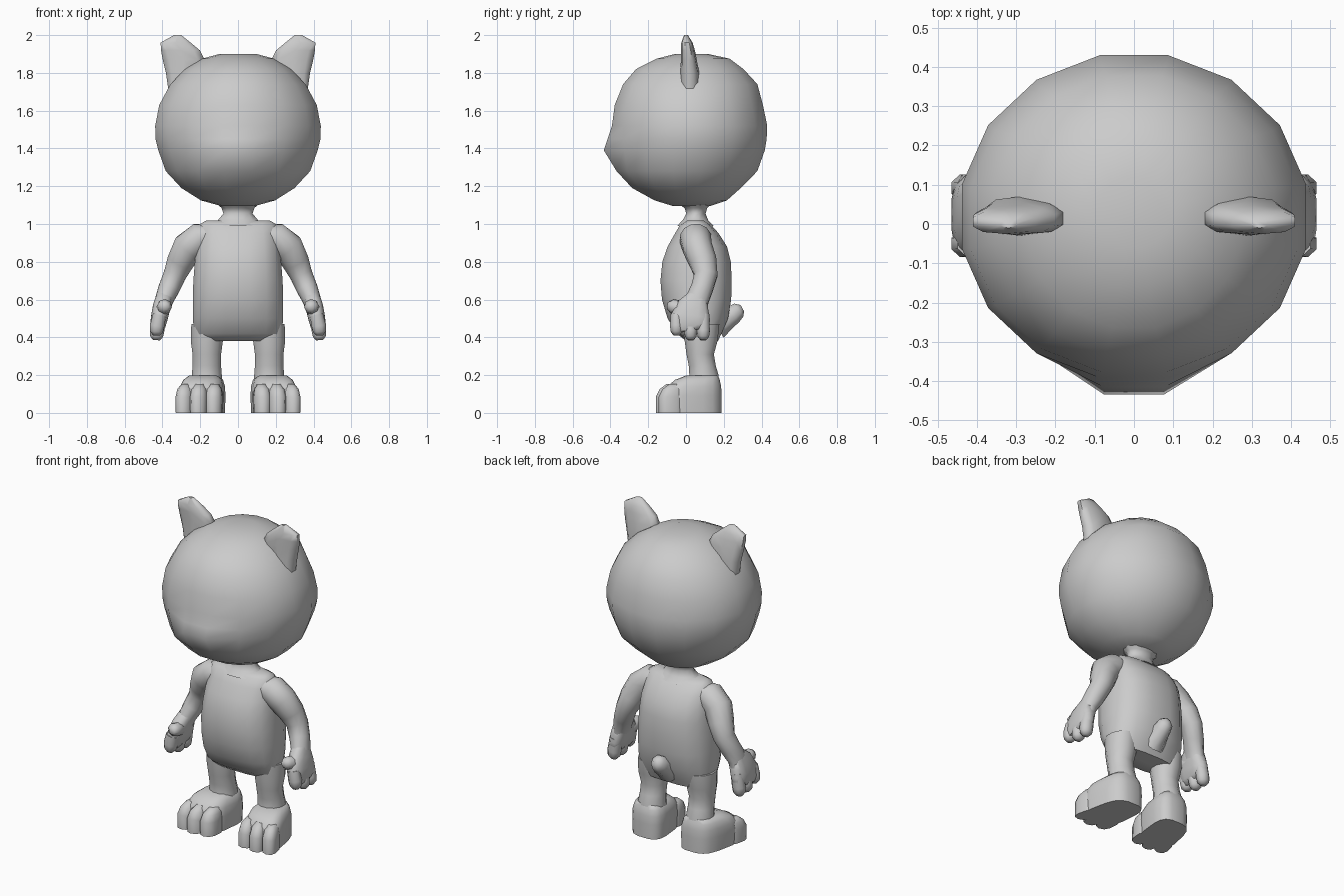
import bpy, bmesh, math
from mathutils import Vector

grey = bpy.data.materials.new("plain grey")
grey.diffuse_color = (0.6, 0.6, 0.6, 1)


def loft(name, rings, n=12, tilt=False, power=1.0, mirror=False, shape=None):
    """Skin rings of (x, y, z, half width, half depth); tilt sets them across the path."""
    bm = bmesh.new()
    centres = [Vector(r[:3]) for r in rings]
    loops = []
    for i, (c, r) in enumerate(zip(centres, rings)):
        across, deep = Vector((1, 0, 0)), Vector((0, 1, 0))
        if tilt:
            t = (centres[min(i + 1, len(rings) - 1)] - centres[max(i - 1, 0)]).normalized()
            deep = (deep - t * deep.dot(t)).normalized()
            across = deep.cross(t)
        loop = []
        for k in range(n):
            a = 2 * math.pi * (k + 0.5) / n
            u, v = (math.copysign(abs(f) ** power, f) for f in (math.cos(a), math.sin(a)))
            p = c + across * u * r[3] + deep * v * r[4]
            loop.append(bm.verts.new(shape(p) if shape else p))
        loops.append(loop)
    for a, b in zip(loops, loops[1:]):
        for k in range(n):
            bm.faces.new((a[k], a[(k + 1) % n], b[(k + 1) % n], b[k]))
    bm.faces.new(loops[0][::-1])
    bm.faces.new(loops[-1])
    bmesh.ops.recalc_face_normals(bm, faces=bm.faces[:])
    mesh = bpy.data.meshes.new(name)
    bm.to_mesh(mesh)
    bm.free()
    mesh.materials.append(grey)
    obj = bpy.data.objects.new(name, mesh)
    bpy.context.collection.objects.link(obj)
    if mirror:
        m = obj.modifiers.new("mirror", 'MIRROR')
        m.use_mirror_merge = False
    bpy.ops.object.select_all(action='DESELECT')
    obj.select_set(True)
    bpy.context.view_layer.objects.active = obj
    bpy.ops.object.shade_smooth_by_angle(angle=math.radians(62))
    return obj


def upright(rows, x=0):
    """Turn (z, half width, front y, back y) rows into rings."""
    return [(x, (f + b) / 2, z, w, (b - f) / 2) for z, w, f, b in rows]


# Head, with the front middle pulled out into a snout
def snout(p):
    if p.y < -0.3 and abs(p.x) < 0.1 and 1.32 < p.z < 1.46:
        p.y = -0.435 if p.z < 1.43 else -0.415
        p.x *= 0.9
    return p


loft("head", upright([
    (1.095, .09, -.07, .13), (1.125, .20, -.17, .22), (1.19, .305, -.29, .295),
    (1.28, .39, -.375, .385), (1.39, .43, -.395, .425), (1.45, .445, -.40, .435),
    (1.52, .447, -.40, .438), (1.63, .425, -.385, .415), (1.74, .365, -.34, .385),
    (1.82, .285, -.27, .31), (1.875, .195, -.16, .235), (1.90, .10, -.06, .12)]),
    n=16, shape=snout)

# Ears
loft("ear", [
    (.30, .02, 1.70, .07, .05), (.29, .02, 1.80, .095, .05), (.288, .015, 1.87, .115, .042),
    (.305, .01, 1.92, .107, .037), (.33, .005, 1.96, .083, .030), (.32, 0, 2.0, .02, .010)],
    n=10, power=.8, mirror=True)

# Neck and torso
loft("neck", upright([
    (.99, .15, -.05, .15), (1.02, .11, -.02, .12), (1.055, .08, 0, .105),
    (1.085, .09, -.01, .115), (1.115, .125, -.06, .15)]))
loft("torso", upright([
    (.38, .225, 0, .17), (.42, .235, -.05, .19), (.50, .243, -.10, .225), (.60, .243, -.13, .242),
    (.70, .24, -.138, .245), (.80, .232, -.128, .24), (.88, .225, -.10, .22),
    (.95, .215, -.06, .175), (1.0, .205, -.03, .13), (1.018, .17, 0, .10)]),
    n=16, power=.8)

# Tail
loft("tail", [
    (0, .16, .46, .075, .08), (0, .215, .495, .055, .06), (0, .25, .52, .05, .055),
    (0, .28, .545, .042, .045), (0, .298, .555, .018, .02)], n=8, tilt=True)

# Arms
loft("arm", [
    (.13, .05, .94, .06, .07), (.20, .05, .925, .085, .085), (.265, .06, .875, .085, .08),
    (.305, .09, .80, .074, .075), (.335, .105, .73, .062, .064), (.365, .085, .66, .058, .06),
    (.39, .06, .60, .05, .063), (.40, .05, .56, .045, .07)], tilt=True, mirror=True)

# Hands: palm, three fingers and a forward thumb
loft("palm", [
    (.39, .06, .61, .045, .055), (.403, .04, .565, .048, .085), (.415, .025, .51, .046, .105),
    (.425, .025, .46, .042, .102), (.428, .028, .435, .028, .085)],
    tilt=True, power=.75, mirror=True)
for name, y, tip in (("front_finger", -.05, .41), ("middle_finger", .025, .385),
                     ("back_finger", .092, .385)):
    loft(name, [(.415, y, .52, .038, .034), (.428, y, tip + .05, .041, .037),
                (.431, y, tip + .02, .037, .033), (.432, y, tip, .02, .017)],
         n=8, tilt=True, mirror=True)
loft("thumb", [
    (.40, .02, .54, .038, .045), (.393, -.035, .555, .04, .04), (.388, -.075, .565, .039, .038),
    (.386, -.098, .567, .02, .02)], n=8, tilt=True, mirror=True)

# Legs
loft("leg", upright([
    (.12, .085, .0, .18), (.20, .082, .015, .175), (.25, .078, .012, .16), (.31, .078, 0, .15),
    (.38, .088, -.01, .17), (.47, .085, -.02, .18)], x=.165), mirror=True)


# Feet: the sole turns outward and widens towards the toes
def splay(p):
    wide = 1 + max(0, .08 - p.y) * .55
    p.x = .185 + (p.x - .185) * wide + (.09 - p.y) * .16
    return p


loft("foot", upright([
    (0, .11, -.11, .19), (.09, .113, -.115, .19), (.14, .11, -.10, .188),
    (.175, .098, -.06, .18), (.198, .075, .0, .17)], x=.178),
    n=16, power=.65, mirror=True, shape=splay)
for name, x, y in (("inner_toe", .105, -.08), ("middle_toe", .177, -.09), ("outer_toe", .249, -.075)):
    loft(name, [(x, y, 0, .041, .07), (x, y, .085, .042, .07), (x, y + .008, .125, .036, .058),
                (x, y + .02, .152, .02, .035)], n=10, power=.8, mirror=True, shape=splay)
